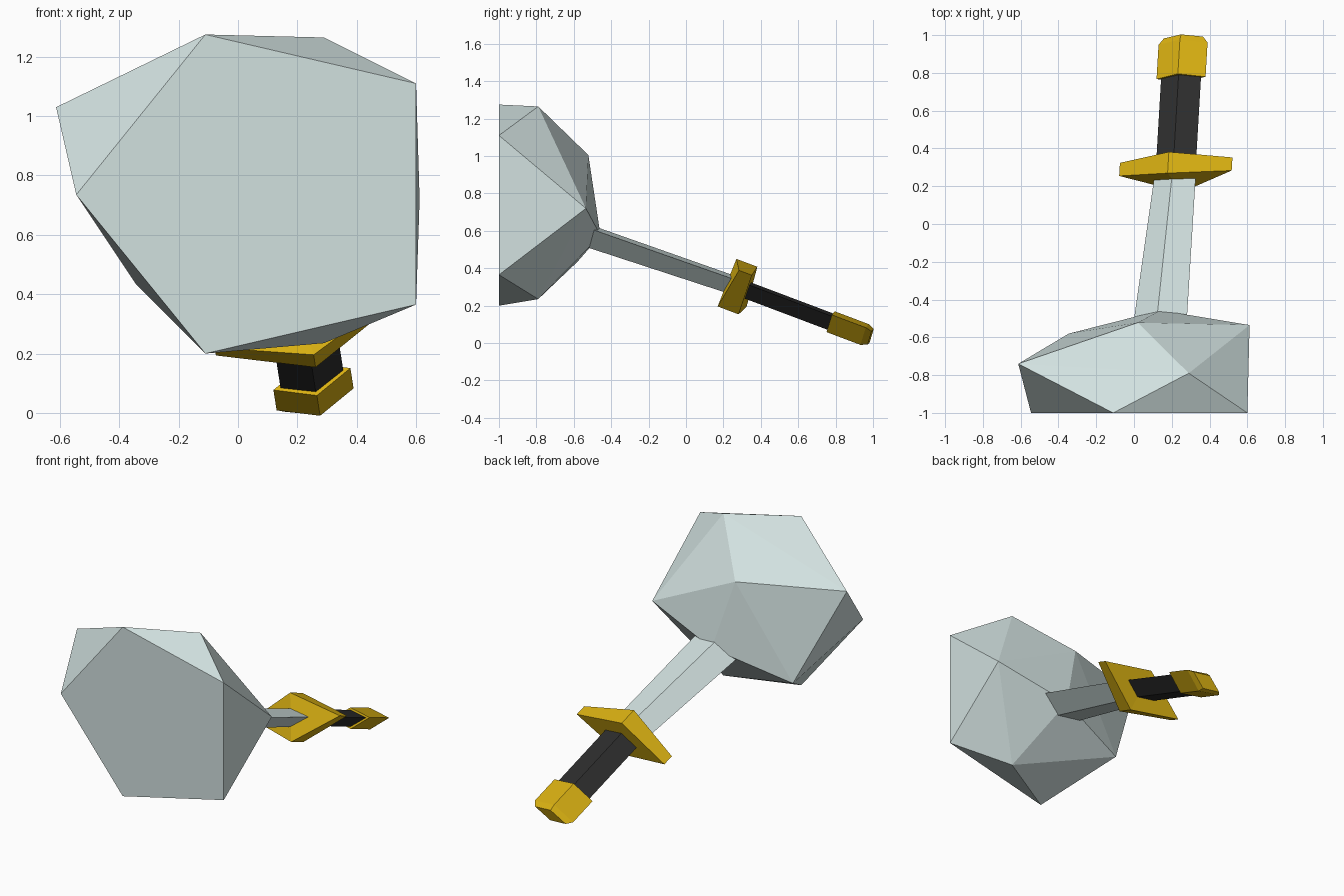
import bpy, bmesh
from mathutils import Vector

if "Cube" in bpy.data.objects:
    bpy.data.objects.remove(bpy.data.objects["Cube"])


def material(name, rgb):
    m = bpy.data.materials.new(name)
    m.diffuse_color = (*rgb, 1)
    m.use_nodes = True
    m.node_tree.nodes["Principled BSDF"].inputs["Base Color"].default_value = m.diffuse_color
    return m


PALE = material("pale grey", (0.64, 0.75, 0.74))
GOLD = material("gold", (0.70, 0.44, 0.006))
DARK = material("dark wrap", (0.027, 0.027, 0.027))


def finish(bm, name, mat):
    bmesh.ops.recalc_face_normals(bm, faces=bm.faces)
    me = bpy.data.meshes.new(name)
    bm.to_mesh(me)
    bm.free()
    me.materials.append(mat)
    ob = bpy.data.objects.new(name, me)
    bpy.context.collection.objects.link(ob)
    return ob


# Stone: convex faceted boulder with a flat pentagon base at y = -1
base = [(-.11, 1.275), (.6, 1.11), (.6, .365), (-.11, .2), (-.545, .735)]
points = [(x, -1, z) for x, z in base] + [
    (.29, -.79, 1.265), (.612, -.535, .72), (.29, -.79, .235),
    (-.345, -.58, .435), (-.613, -.74, 1.03),
    (.02, -.522, 1.005), (.14, -.457, .575)]
bm = bmesh.new()
for p in points:
    bm.verts.new(p)
bmesh.ops.convex_hull(bm, input=bm.verts)
bmesh.ops.dissolve_limit(bm, angle_limit=0.004, verts=bm.verts, edges=bm.edges)
finish(bm, "stone", PALE)

# Sword frame: A runs toward the pommel, U is the wide way, V the thin way
O = Vector((.22, .28, .30))
A = Vector((.055, .934, -.352)).normalized()
U = Vector((.30, .015, .085))
U = (U - A * U.dot(A)).normalized()
V = U.cross(A)
if V.z < 0:
    V = -V


def diamond_loft(name, mat, rings):
    """Each ring: (s at wide tips, s at ridges, half width, half thickness, shift)."""
    bm = bmesh.new()
    loops = []
    for s_tip, s_ridge, w, h, shift in rings:
        c = O + Vector(shift)
        loops.append([bm.verts.new(c + A * s + U * du + V * dv) for s, du, dv in
                      ((s_tip, w, 0), (s_ridge, 0, h), (s_tip, -w, 0), (s_ridge, 0, -h))])
    for a, b in zip(loops, loops[1:]):
        for i in range(4):
            j = (i + 1) % 4
            bm.faces.new((a[i], a[j], b[j], b[i]))
    for q in (loops[0], loops[-1]):
        bm.faces.new((q[0], q[1], q[3]))
        bm.faces.new((q[1], q[2], q[3]))
    return finish(bm, name, mat)


Z = (0, 0, 0)
diamond_loft("blade", PALE, [(-.86, -.86, .147, .062, (-.035, 0, -.03)),
                             (0, 0, .113, .052, Z)])
diamond_loft("guard", GOLD, [(-.012, -.065, .31, .142, Z),
                             (.062, .055, .31, .142, Z)])
diamond_loft("grip", DARK, [(.03, .03, .110, .048, Z), (.56, .56, .110, .048, Z)])
diamond_loft("pommel", GOLD, [(.528, .528, .135, .062, Z), (.722, .722, .135, .062, Z),
                              (.757, .757, .108, .046, Z)])
